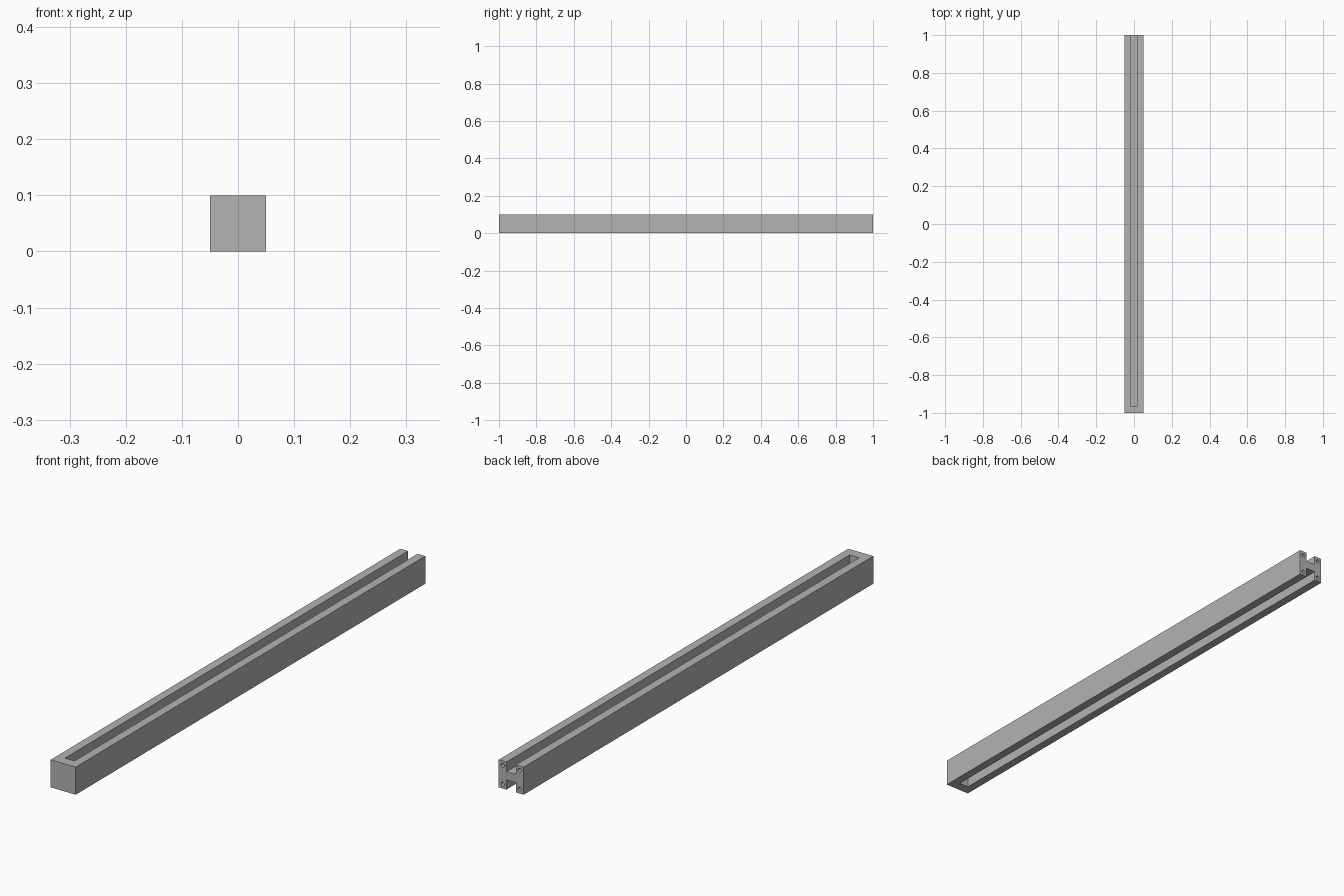
import bpy
import math

cube = bpy.data.objects.get("Cube")
if cube:
    bpy.data.objects.remove(cube, do_unlink=True)

SIZE, LENGTH = 0.1, 2.0
SLOT_WIDTH, SLOT_DEPTH, END_WALL = 0.038, 0.035, 0.037
HOLE_OFFSET, HOLE_RADIUS, HOLE_DEPTH = 0.034, 0.007, 0.1

grey = bpy.data.materials.new("grey metal")
grey.use_nodes = True
colour = (0.45, 0.45, 0.45, 1)
grey.diffuse_color = colour
grey.node_tree.nodes["Principled BSDF"].inputs["Base Color"].default_value = colour


def box(name, low, high):
    """Add a box spanning two opposite corners."""
    centre = [(a + b) / 2 for a, b in zip(low, high)]
    bpy.ops.mesh.primitive_cube_add(size=1, location=centre)
    obj = bpy.context.object
    obj.name = name
    obj.scale = [b - a for a, b in zip(low, high)]
    bpy.ops.object.transform_apply(location=True, rotation=False, scale=True)
    obj.data.materials.append(grey)
    return obj


def cut(target, cutter):
    """Subtract the cutter from the target and remove it."""
    cutter.hide_render = True
    mod = target.modifiers.new("cut", "BOOLEAN")
    mod.operation = "DIFFERENCE"
    mod.solver = "EXACT"
    mod.object = cutter
    bpy.context.view_layer.objects.active = target
    bpy.ops.object.modifier_apply(modifier=mod.name)
    bpy.data.objects.remove(cutter, do_unlink=True)


# Square beam
half, end, mid = SIZE / 2, LENGTH / 2, SIZE / 2
beam = box("slotted_beam", (-half, -end, 0), (half, end, SIZE))

for side in (-1, 1):
    # Long slot, closed at the front and open at the back
    z_floor = mid + side * (half - SLOT_DEPTH)
    z_out = mid + side * SIZE
    cut(beam, box("slot_cutter",
                  (-SLOT_WIDTH / 2, -end + END_WALL, min(z_floor, z_out)),
                  (SLOT_WIDTH / 2, end + SIZE, max(z_floor, z_out))))

    # Screw holes in the back corners
    for x in (-HOLE_OFFSET, HOLE_OFFSET):
        bpy.ops.mesh.primitive_cylinder_add(
            vertices=24, radius=HOLE_RADIUS, depth=HOLE_DEPTH * 2,
            location=(x, end, mid + side * HOLE_OFFSET),
            rotation=(math.pi / 2, 0, 0))
        hole = bpy.context.object
        hole.name = "hole_cutter"
        hole.data.materials.append(grey)
        cut(beam, hole)

# Smooth hole walls, crisp edges elsewhere
bpy.ops.object.select_all(action="DESELECT")
beam.select_set(True)
bpy.context.view_layer.objects.active = beam
bpy.ops.object.shade_smooth_by_angle(angle=math.radians(30))
